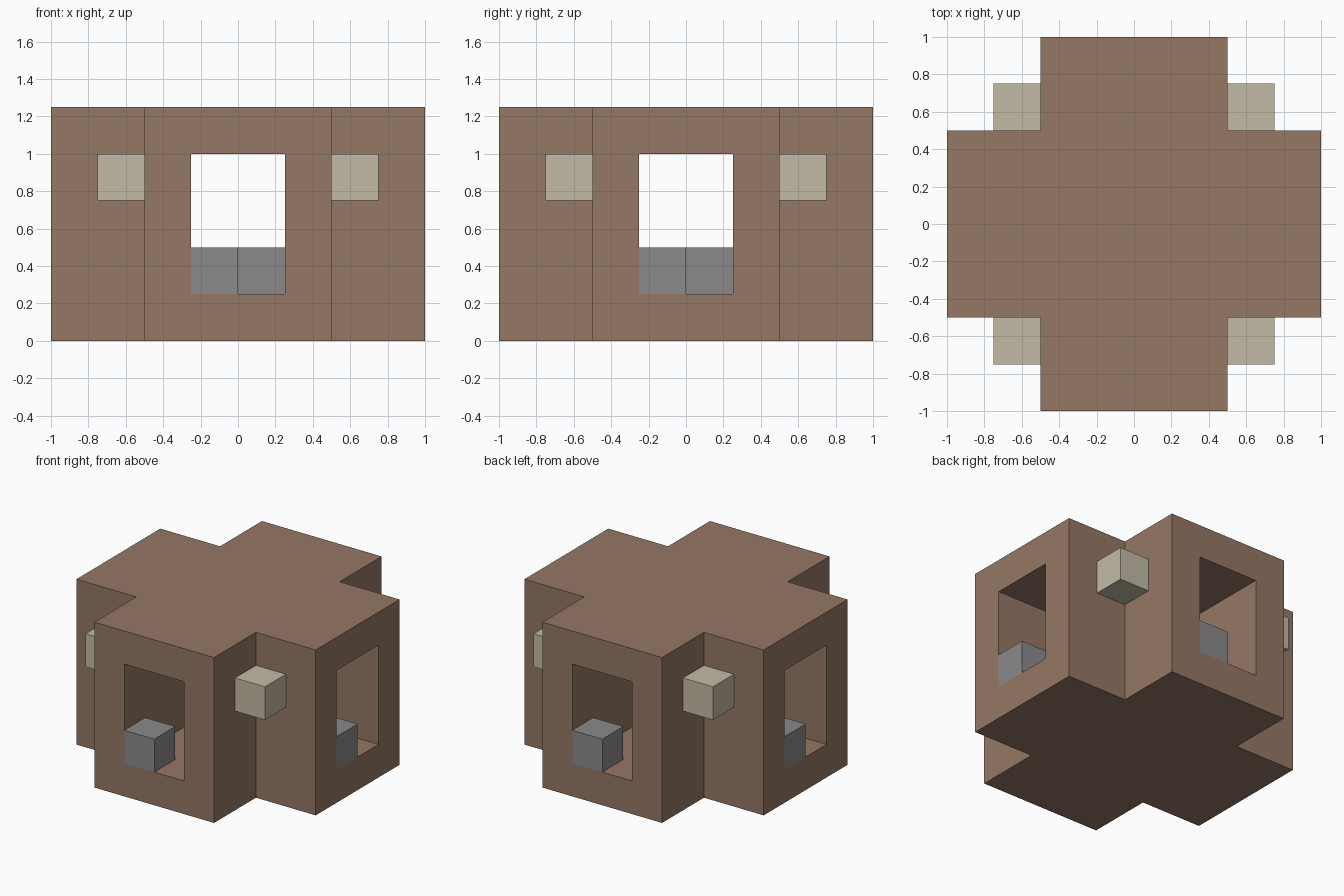
import bpy
import bmesh
from math import radians
from mathutils import Matrix, Vector

default = bpy.data.objects.get("Cube")
if default:
    bpy.data.objects.remove(default, do_unlink=True)


def make_material(name, rgb):
    """Flat material from sRGB bytes, stored as linear values."""
    linear = [((c / 255 + 0.055) / 1.055) ** 2.4 for c in rgb]
    mat = bpy.data.materials.new(name)
    mat.use_nodes = True
    mat.diffuse_color = (*linear, 1)
    bsdf = mat.node_tree.nodes["Principled BSDF"]
    bsdf.inputs["Base Color"].default_value = (*linear, 1)
    bsdf.inputs["Roughness"].default_value = 0.9
    return mat


def add_object(name, bm, mat):
    bmesh.ops.recalc_face_normals(bm, faces=bm.faces)
    mesh = bpy.data.meshes.new(name)
    bm.to_mesh(mesh)
    bm.free()
    mesh.materials.append(mat)
    obj = bpy.data.objects.new(name, mesh)
    bpy.context.collection.objects.link(obj)
    return obj


def add_box(name, low, high, mat, turn=0):
    """Box between two corners, turned about z by a number of degrees."""
    low, high = Vector(low), Vector(high)
    bm = bmesh.new()
    bmesh.ops.create_cube(bm, size=1)
    bmesh.ops.scale(bm, vec=high - low, verts=bm.verts)
    bmesh.ops.translate(bm, vec=(low + high) / 2, verts=bm.verts)
    bm.transform(Matrix.Rotation(radians(turn), 4, "Z"))
    return add_object(name, bm, mat)


brown = make_material("clay brown", (149, 120, 101))
tan = make_material("pale tan", (195, 187, 166))
grey = make_material("stone grey", (138, 138, 138))

# Cross-shaped body: one arm outline repeated on four sides, then extruded
bm = bmesh.new()
outline = []
for quarter in range(4):
    spin = Matrix.Rotation(radians(90 * quarter), 3, "Z")
    for point in ((0.5, -0.5, 0), (1, -0.5, 0), (1, 0.5, 0)):
        outline.append(bm.verts.new(spin @ Vector(point)))
base = bm.faces.new(outline)
top = bmesh.ops.extrude_face_region(bm, geom=[base])
top_verts = [g for g in top["geom"] if isinstance(g, bmesh.types.BMVert)]
bmesh.ops.translate(bm, vec=(0, 0, 1.25), verts=top_verts)
body = add_object("cross_body", bm, brown)

# Two crossing tunnels cut right through the body
for axis, turn in (("front", 0), ("side", 90)):
    cutter = add_box(axis + "_tunnel_cutter", (-0.25, -1.2, 0.25),
                     (0.25, 1.2, 1), brown, turn)
    cutter.hide_render = True
    cut = body.modifiers.new(axis + "_tunnel", "BOOLEAN")
    cut.operation = "DIFFERENCE"
    cut.solver = "EXACT"
    cut.object = cutter
    bpy.context.view_layer.objects.active = body
    bpy.ops.object.modifier_apply(modifier=cut.name)
    bpy.data.objects.remove(cutter, do_unlink=True)

# A grey block in each opening and a tan block in each inner corner
for i, side in enumerate(("front", "left", "back", "right")):
    add_box(side + "_opening_block", (-0.25, -1, 0.25), (0, -0.75, 0.5),
            grey, 90 * i)
    add_box(side + "_corner_block", (0.5, -0.75, 0.75), (0.75, -0.5, 1),
            tan, 90 * i)
